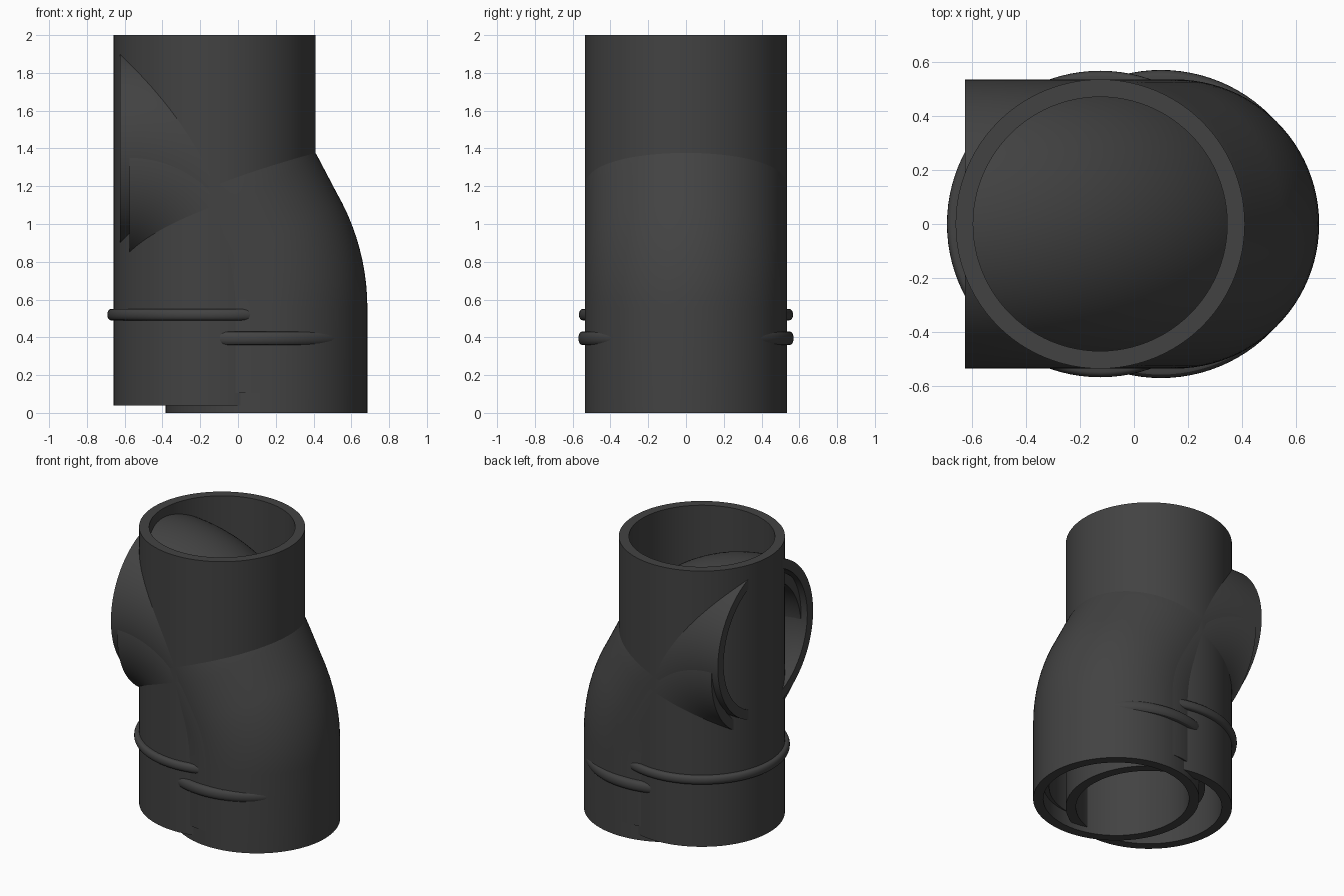
import bpy, bmesh
from math import sin, cos, pi, radians

if "Cube" in bpy.data.objects:
    bpy.data.objects.remove(bpy.data.objects["Cube"])

SIDES = 96
OUTER, INNER = 0.535, 0.47

mat = bpy.data.materials.new("dark_plastic")
mat.diffuse_color = (0.055, 0.055, 0.055, 1)
mat.use_nodes = True
mat.node_tree.nodes["Principled BSDF"].inputs["Base Color"].default_value = mat.diffuse_color


def finish(name, bm):
    bmesh.ops.recalc_face_normals(bm, faces=bm.faces)
    mesh = bpy.data.meshes.new(name)
    bm.to_mesh(mesh)
    bm.free()
    obj = bpy.data.objects.new(name, mesh)
    bpy.context.collection.objects.link(obj)
    mesh.materials.append(mat)
    bpy.ops.object.select_all(action='DESELECT')
    obj.select_set(True)
    bpy.context.view_layer.objects.active = obj
    bpy.ops.object.shade_smooth_by_angle(angle=radians(30))
    return obj


def loft(name, sections):
    """Closed loft of circles (x, z, tilt, radius); tilt leans the axis to -x."""
    bm = bmesh.new()
    rings = []
    for x, z, tilt, r in sections:
        ring = []
        for i in range(SIDES):
            a = 2 * pi * i / SIDES
            u = r * cos(a)
            ring.append(bm.verts.new((x + u * cos(tilt), r * sin(a), z + u * sin(tilt))))
        rings.append(ring)
    for j, ring in enumerate(rings):
        nxt = rings[(j + 1) % len(rings)]
        for i in range(SIDES):
            k = (i + 1) % SIDES
            bm.faces.new((ring[i], ring[k], nxt[k], nxt[i]))
    return finish(name, bm)


def pipe(name, path):
    """Hollow pipe: outer wall up the path, inner wall back down."""
    return loft(name, [p + (OUTER,) for p in path] + [p + (INNER,) for p in reversed(path)])


def arc(cx, cz, r, start, end, steps):
    angles = [radians(start + (end - start) * i / steps) for i in range(steps + 1)]
    return [(cx + r * cos(t), cz + r * sin(t), t) for t in angles]


def bent_path(x, bottom, bend_z, cx, cz, r, end_x):
    """Vertical leg, 30 degree bend, short straight, then 60 degree bend to level."""
    path = [(x, bottom, 0.0)]
    path += arc(x - 0.69, bend_z, 0.69, 0, 30, 10)
    path += arc(cx, cz, r, 30, 90, 24)
    if end_x < cx - 0.001:
        path.append((end_x, cz + r, pi / 2))
    return path


def bead(name, x, z, r, half):
    """Rounded raised bead round a pipe."""
    w = r - OUTER
    outline = [(OUTER - 0.02, -half)]
    outline += [(r - w * 0.6 + w * 0.6 * cos(t), half * sin(t))
                for t in [radians(-90 + 22.5 * i) for i in range(9)]]
    outline += [(OUTER - 0.02, half)]
    return loft(name, [(x, z + dz, 0.0, rad) for rad, dz in outline])


# Straight riser
pipe("straight_pipe", [(-0.125, 0.04, 0.0), (-0.125, 2.0, 0.0)])

# Branch pipe and the second bend nested in it
pipe("branch_pipe", bent_path(0.15, 0.0, 0.555, -0.576, 0.785, 0.615, -0.625))
pipe("nested_bend", bent_path(0.10, 0.105, 0.546, -0.575, 0.70, 0.60, -0.575))

# Raised beads
bead("straight_pipe_bead", -0.125, 0.52, 0.567, 0.03)
bead("nested_bend_bead", 0.10, 0.395, 0.57, 0.036)
